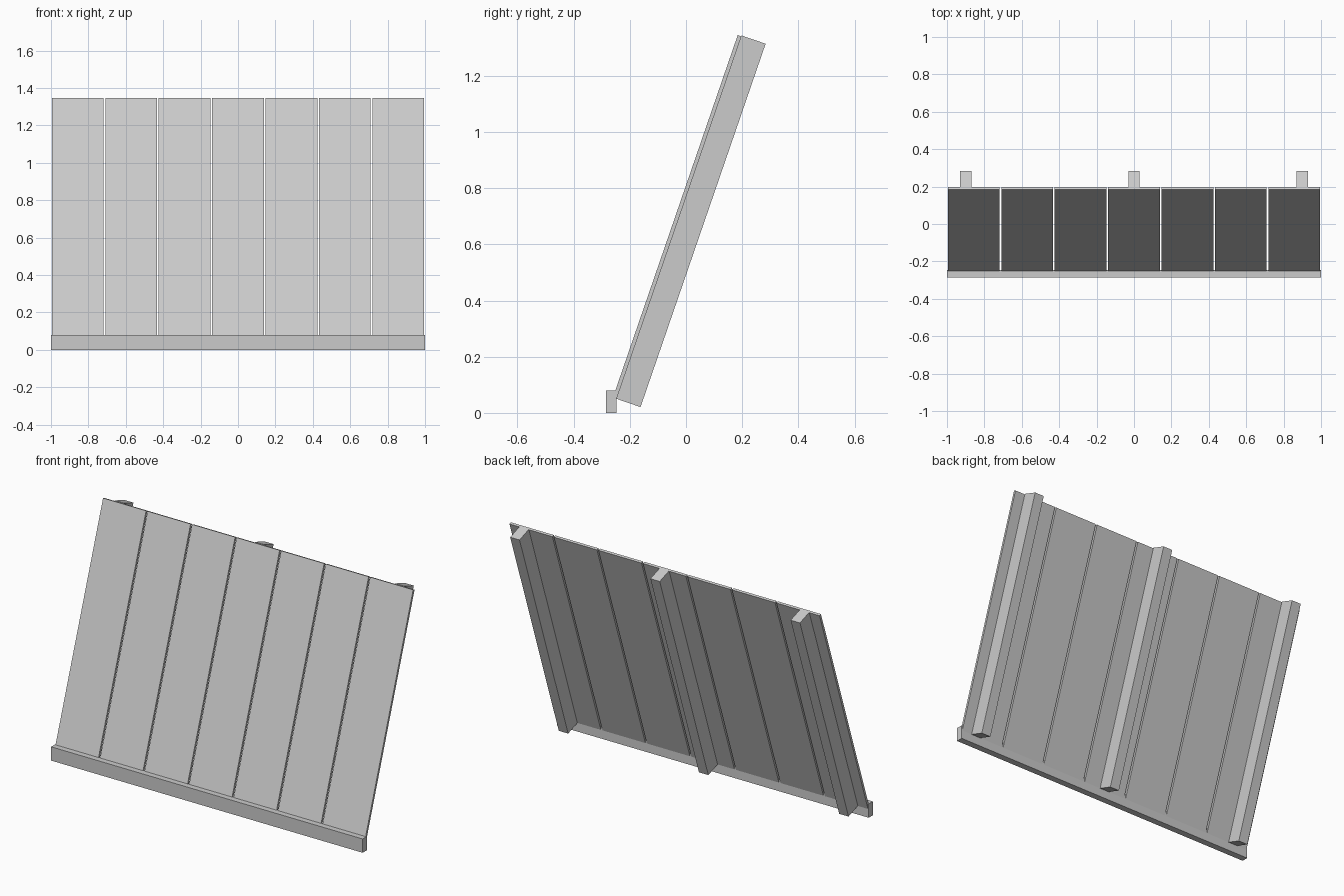
import bpy
from mathutils import Matrix, Vector
from math import radians

cube = bpy.data.objects.get("Cube")
if cube:
    bpy.data.objects.remove(cube)

grey = bpy.data.materials.new("light_grey")
grey.use_nodes = True
COLOUR = (0.6, 0.6, 0.6, 1)
grey.diffuse_color = COLOUR
grey.node_tree.nodes["Principled BSDF"].inputs["Base Color"].default_value = COLOUR

# Leaning frame: origin at the foot of the posts, local z runs up the slope
LEAN = Matrix.Translation((0, -0.247, 0.05)) @ Matrix.Rotation(radians(-19), 4, "X")


def box(name, low, high, frame=Matrix()):
    low, high = Vector(low), Vector(high)
    bpy.ops.mesh.primitive_cube_add(size=1)
    obj = bpy.context.object
    obj.name = name
    obj.data.transform(Matrix.Translation((low + high) / 2) @ Matrix.Diagonal((*(high - low), 1)))
    obj.matrix_world = frame
    obj.data.materials.append(grey)
    return obj


# Ground kerb along the front
box("bottom_rail", (-1, -0.285, 0), (1, -0.247, 0.08))

# Row of leaning boards with narrow gaps
COUNT = 7
PITCH = 2 / COUNT
for i in range(COUNT):
    x = -1 + PITCH * (i + 0.5)
    box(f"board_{i + 1}", (x - 0.138, -0.014, 0), (x + 0.138, 0, 1.365), LEAN)

# Support beams behind the boards
for side, x in (("right", -0.9), ("middle", 0), ("left", 0.9)):
    box(f"{side}_beam", (x - 0.03, 0, 0), (x + 0.03, 0.09, 1.368), LEAN)
